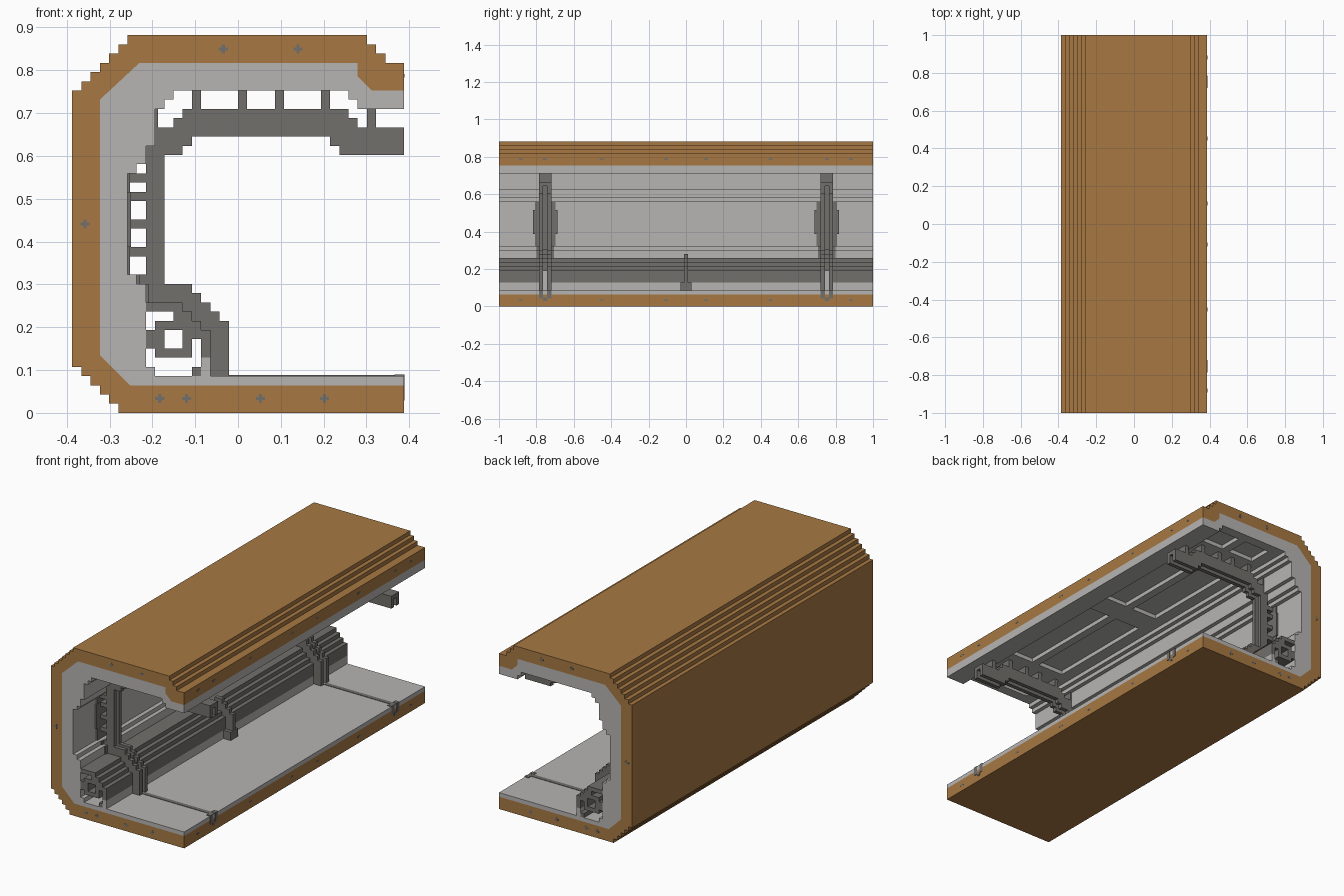
import bpy, bmesh

cube = bpy.data.objects.get("Cube")
if cube:
    bpy.data.objects.remove(cube, do_unlink=True)

U = 2 / 93      # one grid step
END = 46.5      # half length in steps
RIB_Y = 35      # rib position in steps


def material(name, rgb):
    m = bpy.data.materials.new(name)
    m.use_nodes = True
    m.diffuse_color = (*rgb, 1)
    m.node_tree.nodes["Principled BSDF"].inputs["Base Color"].default_value = (*rgb, 1)
    return m


BROWN = material("earth_brown", (0.39, 0.19, 0.055))
LIGHT = material("light_grey", (0.47, 0.46, 0.45))
DARK = material("dark_grey", (0.17, 0.16, 0.147))


def finish(bm, name, mat):
    bmesh.ops.recalc_face_normals(bm, faces=bm.faces)
    me = bpy.data.meshes.new(name)
    bm.to_mesh(me)
    bm.free()
    if mat:
        me.materials.append(mat)
    ob = bpy.data.objects.new(name, me)
    bpy.context.collection.objects.link(ob)
    return ob


def add_prism(bm, pts, y0, y1):
    """Extrude an x-z outline along y."""
    a = [bm.verts.new((x * U, y0 * U, z * U)) for x, z in pts]
    b = [bm.verts.new((x * U, y1 * U, z * U)) for x, z in pts]
    bm.faces.new(a)
    bm.faces.new(b[::-1])
    for i in range(len(a)):
        j = (i + 1) % len(a)
        bm.faces.new((a[i], a[j], b[j], b[i]))


def add_box(bm, x0, x1, y0, y1, z0, z1):
    add_prism(bm, [(x0, z0), (x1, z0), (x1, z1), (x0, z1)], y0, y1)


def prism(name, pts, y0, y1, mat):
    bm = bmesh.new()
    add_prism(bm, pts, y0, y1)
    return finish(bm, name, mat)


def boxes(name, dims, mat):
    bm = bmesh.new()
    for d in dims:
        add_box(bm, *d)
    return finish(bm, name, mat)


def stair(x, z, dx, dz, n, z_first):
    """Points of a staircase starting at x, z."""
    pts = [(x, z)]
    for _ in range(n):
        pts.append((x, z + dz) if z_first else (x + dx, z))
        x, z = x + dx, z + dz
        pts.append((x, z))
    return pts


# Brown shell with stepped corners
seam = [(18, 35), (14.5, 35), (13, 36.5), (13, 38), (-10.7, 38), (-15, 34),
        (-15, 6.3), (-11.7, 3), (18, 3)]
outer = ([(18, 0)] + stair(-13, 0, -1, 1, 5, True) + stair(-18, 35, 1, 1, 6, False)
         + [(14, 41), (14, 40), (15, 40), (15, 39), (16, 39), (16, 38), (18, 38)])
prism("outer_shell", outer + seam, -END, END, BROWN)

# Light lining with stepped inner wall
inner = ([(18, 4), (-9, 4), (-9, 5), (-10, 5)] + stair(-10, 14, -1, 1, 2, False)
         + stair(-12, 26, 1, 1, 1, False) + [(-10, 27), (-10, 29), (-9, 29)]
         + stair(-9, 33, 1, 1, 2, False) + stair(12, 35, 1, -1, 2, True) + [(18, 33)])
lining = prism("inner_lining", seam + inner, -END, END, LIGHT)

# Recessed ceiling panels
cuts = []
for x0, x1 in ((-4, 3), (5, 11)):
    for s in (1, -1):
        for y0, y1 in ((3, 31), (38, 44)):
            lo, hi = sorted((s * y0, s * y1))
            cuts.append((x0, x1, lo, hi, 34.5, 36))
cutter = boxes("panel_cutter", cuts, None)
cutter.hide_render = True
mod = lining.modifiers.new("panels", "BOOLEAN")
mod.object = cutter
mod.operation = "DIFFERENCE"
mod.solver = "EXACT"
bpy.context.view_layer.objects.active = lining
bpy.ops.object.modifier_apply(modifier=mod.name)
bpy.data.objects.remove(cutter, do_unlink=True)

# Stepped lengthwise ledge over a pipe
ledge = ([(-3, 6), (-3, 9), (-4, 9), (-4, 10), (-5, 10), (-5, 11), (-6, 11), (-6, 12),
          (-10, 12), (-10, 11), (-7, 11), (-7, 10), (-6, 10), (-6, 9), (-5, 9), (-5, 8),
          (-4, 8), (-4, 6)])
prism("ledge_cover", ledge, -END, END, DARK)
boxes("ledge_base", [(-4, -3, -END, END, 4, 6)], LIGHT)
boxes("pipe", [(-9, -5, -END, END, 9, 10), (-9, -5, -END, END, 6, 7),
               (-9, -8, -END, END, 7, 9), (-6, -5, -END, END, 7, 9)], DARK)
boxes("pipe_brackets", [(-10, -9, -END, END, 7, 9), (-5, -4, -END, END, 4, 5)], DARK)

# Ribs: two cheeks around a recessed web, with struts to wall and ceiling
leg = [(-1, 4), (-1, 10), (-2, 10), (-2, 11), (-3, 11), (-3, 12), (-4, 12), (-4, 13),
       (-5, 13), (-5, 14)]
leg_back = [(-10, 12), (-6, 12), (-6, 11), (-5, 11), (-5, 10), (-4, 10), (-4, 9),
            (-3, 9), (-3, 4)]
rib = (leg + [(-8, 14), (-8, 28), (-6, 28), (-6, 29), (-5, 29), (-5, 30), (10, 30),
              (10, 29), (11, 29), (11, 28), (18, 28), (18, 31), (13, 31), (13, 32),
              (12, 32), (12, 33), (-6, 33), (-6, 32), (-7, 32), (-7, 31), (-9, 31),
              (-9, 29), (-10, 29), (-10, 15), (-11, 15), (-11, 14), (-10, 14)] + leg_back)
for side, c in (("front", -RIB_Y), ("back", RIB_Y)):
    bm = bmesh.new()
    add_prism(bm, rib, c - 1.5, c - 0.5)
    add_prism(bm, rib, c + 0.5, c + 1.5)
    finish(bm, side + "_rib", DARK)
    a, b = c - 0.5, c + 0.5
    boxes(side + "_rib_web", [(-6, 12, a, b, 31, 33), (12, 18, a, b, 30, 31),
                              (-10, -9, a, b, 14, 31), (-9, -6, a, b, 12, 13),
                              (-6, -4, a, b, 11, 12), (-4, -3, a, b, 9, 11)], DARK)
    boxes(side + "_leg_web", [(-3, -2, a, b, 4, 9)], LIGHT)
    struts = [(x, x + 1, c - 1.5, c + 1.5, 31, 35 if x < 13 else 33)
              for x in (-5, 0, 4, 9, 14)]
    struts += [(-12, -10, c - 1.5, c + 1.5, z, z + 1) for z in (17, 20, 23, 25)]
    boxes(side + "_rib_struts", struts, DARK)
    # Dark backing plates on the wall
    boxes(side + "_wall_plates", [(-12, -11.7, c - 2.6, c + 2.6, 15, 26),
                                  (-12, -11.6, c - 3, c + 3, 18, 24),
                                  (-11, -10.7, c - 2.2, c + 2.2, 14, 15),
                                  (-10, -9.7, c - 2.2, c + 2.2, 12, 14),
                                  (-9, -8.7, c - 1.5, c + 1.5, 29, 33)], DARK)
    # Floor channel and its edge clip
    boxes(side + "_floor_channel", [(-1, 18, c - 0.5, c + 0.5, 4, 4.1)], DARK)
    boxes(side + "_edge_clip", [(17, 18.1, c - 1.5, c - 0.5, 2, 4.15),
                                (17, 18.1, c + 0.5, c + 1.5, 2, 4.15),
                                (17, 18.1, c - 0.5, c + 0.5, 1.5, 2.2)], DARK)

# Middle post on the ledge
prism("middle_post", leg[:8] + [(-4, 13), (-6, 13)] + leg_back[1:], -0.5, 0.5, DARK)
boxes("middle_post_foot", [(-3, -1, -1.4, 1.4, 4, 6)], DARK)

# Small cross marks on the end faces
marks = []
for x, z in ((-1.6, 39.5), (6.5, 39.5), (-16.6, 20.5), (-8.5, 1.55), (-5.6, 1.55),
             (2.45, 1.55), (9.4, 1.55)):
    for y in (-END, END):
        marks.append((x - 0.5, x + 0.5, y - 0.05, y + 0.05, z - 0.17, z + 0.17))
        marks.append((x - 0.17, x + 0.17, y - 0.05, y + 0.05, z - 0.5, z + 0.5))
boxes("end_marks", marks, DARK)

# Small marks on the open edges
edge = []
for z in (36.6, 1.55):
    for y in (5, 21, 35, 41):
        for s in (1, -1):
            edge.append((17.95, 18.05, s * y - 0.5, s * y + 0.5, z - 0.2, z + 0.2))
boxes("edge_marks", edge, DARK)
